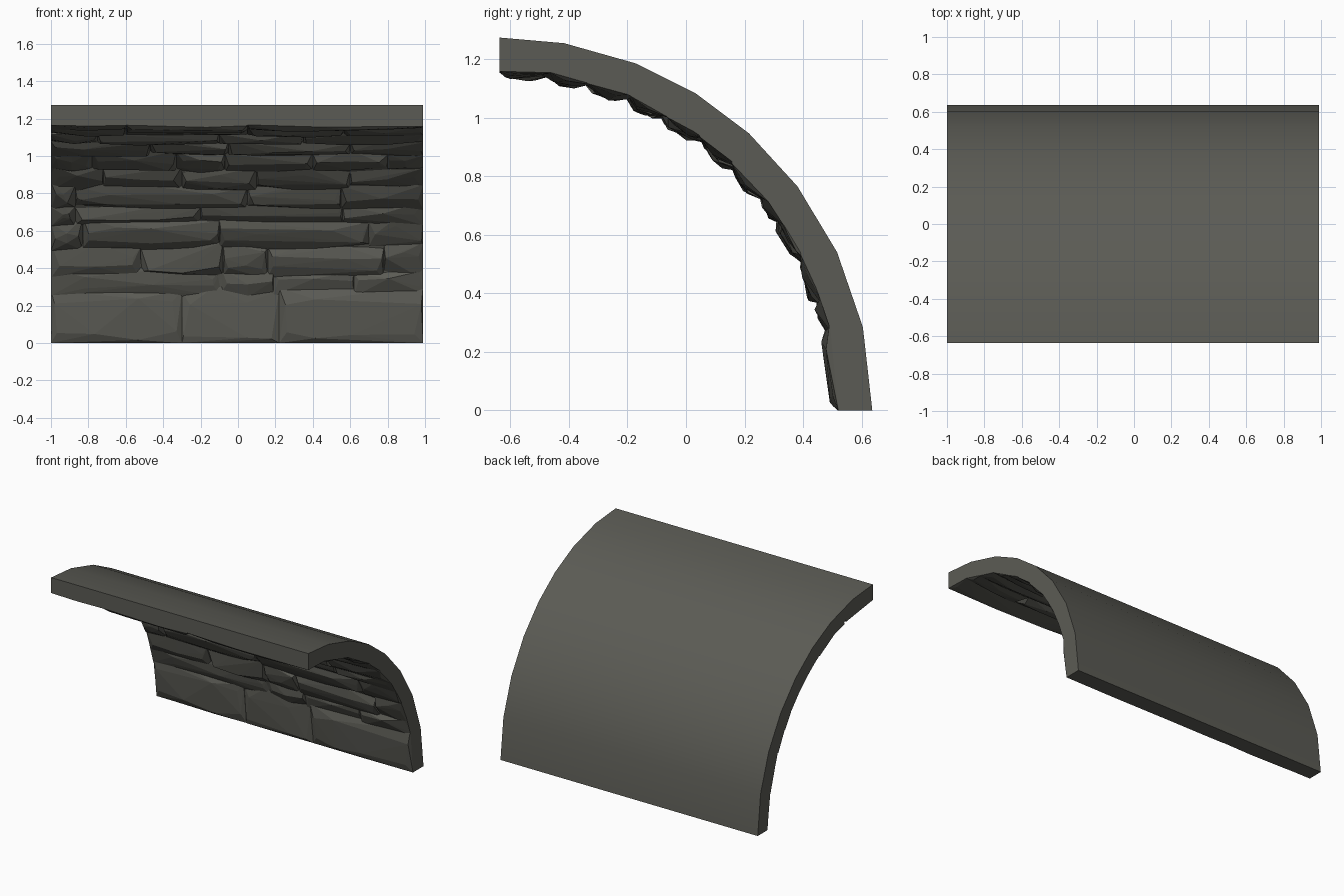
import bpy, bmesh, math, random
from mathutils import Vector

if "Cube" in bpy.data.objects:
    bpy.data.objects.remove(bpy.data.objects["Cube"])

random.seed(11)
CY = -0.637          # arch centre line (z = 0)

stone_mat = bpy.data.materials.new("dark grey stone")
stone_mat.diffuse_color = (0.105, 0.105, 0.09, 1)
stone_mat.use_nodes = True
stone_mat.node_tree.nodes["Principled BSDF"].inputs["Base Color"].default_value = stone_mat.diffuse_color


def arc(x, deg, r):
    a = math.radians(deg)
    return Vector((x, max(CY, CY + r * math.cos(a)), max(0.0, r * math.sin(a))))


def finish(bm, name):
    bmesh.ops.recalc_face_normals(bm, faces=bm.faces)
    me = bpy.data.meshes.new(name)
    bm.to_mesh(me)
    bm.free()
    me.materials.append(stone_mat)
    ob = bpy.data.objects.new(name, me)
    bpy.context.collection.objects.link(ob)
    return ob


# Quarter-round vault shell: profile swept along x
outer_angles = [0, 12.9, 25.1, 36.9, 48, 58.3, 68.5, 80, 90]
profile = [(d, 1.273) for d in outer_angles]
profile += [(d, 1.165 if d < 80 else 1.195) for d in reversed(outer_angles)]
bm = bmesh.new()
ends = [[bm.verts.new(arc(x, d, r)) for d, r in profile] for x in (-1.0, 0.99)]
n = len(profile)
for i in range(n):
    j = (i + 1) % n
    bm.faces.new((ends[0][i], ends[0][j], ends[1][j], ends[1][i]))
h = n // 2
for e in ends:
    for i in range(h - 1):
        bm.faces.new((e[i], e[i + 1], e[n - 2 - i], e[n - 1 - i]))
shell = finish(bm, "vault_shell")
bpy.context.view_layer.objects.active = shell
shell.select_set(True)
bpy.ops.object.shade_smooth_by_angle(angle=math.radians(30))
shell.select_set(False)


# One faceted stone: hull of a buried rim, a chipped edge and an uneven face
def stone(name, x0, x1, a0, a1):
    rnd = random.uniform
    bm = bmesh.new()
    proud = rnd(-0.012, 0.008)
    tilt = rnd(-0.008, 0.008)
    count = max(2, round((x1 - x0) / 0.2))
    lo, hi = x0 <= -1, x1 >= 0.99
    for i in range(count + 1):
        t = i / count
        x = x0 + (x1 - x0) * t
        end = i in (0, count)
        for s, a in ((-1, a0), (1, a1)):
            limit = a <= 0 or a >= 90
            edge = a if limit else a + s * rnd(-0.8, 1.6)
            bm.verts.new(arc(x, edge, 1.2))
            bm.verts.new(arc(x, edge, 1.165 + rnd(-0.012, 0.004)))
            # proud face, pulled in from the stone's border
            inset = rnd(0.8, 3.2)
            fx = x
            if end:
                inset += rnd(0, 1.5)
                fx += (rnd(0.005, 0.05)) * (1 if i == 0 else -1)
            drop = 0.012 if end and (lo if i == 0 else hi) else 0
            bm.verts.new(arc(fx, a - s * inset,
                             1.138 + proud + s * tilt + drop + rnd(-0.005, 0.01)))
    hull = bmesh.ops.convex_hull(bm, input=bm.verts[:])
    junk = {g for g in hull["geom_interior"] + hull["geom_unused"]
            if isinstance(g, bmesh.types.BMVert)}
    bmesh.ops.delete(bm, geom=list(junk), context="VERTS")
    finish(bm, name)


# Courses: start angle, end angle, stone joints along x
courses = [
    (0, 13.5, (-1, -0.30, 0.22, 0.99)),
    (13.5, 19, (-1, -0.09, 0.19, 0.62, 0.99)),
    (18.5, 26.5, (-1, -0.52, -0.08, 0.16, 0.78, 0.99)),
    (26.5, 34, (-1, -0.83, -0.1, 0.70, 0.99)),
    (34, 39, (-1, -0.87, -0.2, 0.56, 0.99)),
    (39, 46, (-1, -0.87, 0.05, 0.55, 0.99)),
    (46, 53, (-1, -0.72, -0.3, 0.1, 0.6, 0.99)),
    (53, 61, (-1, -0.78, -0.33, -0.07, 0.4, 0.8, 0.99)),
    (61, 68, (-1, -0.47, -0.05, 0.6, 0.99)),
    (68, 75, (-1, -0.75, -0.1, 0.35, 0.99)),
    (75, 82, (-1, -0.6, 0.05, 0.57, 0.99)),
    (82, 90, (-1, -0.6, 0.05, 0.99)),
]
for c, (a0, a1, joints) in enumerate(courses):
    for k in range(len(joints) - 1):
        stone(f"stone_{c + 1}_{k + 1}", joints[k], joints[k + 1], a0, a1)
